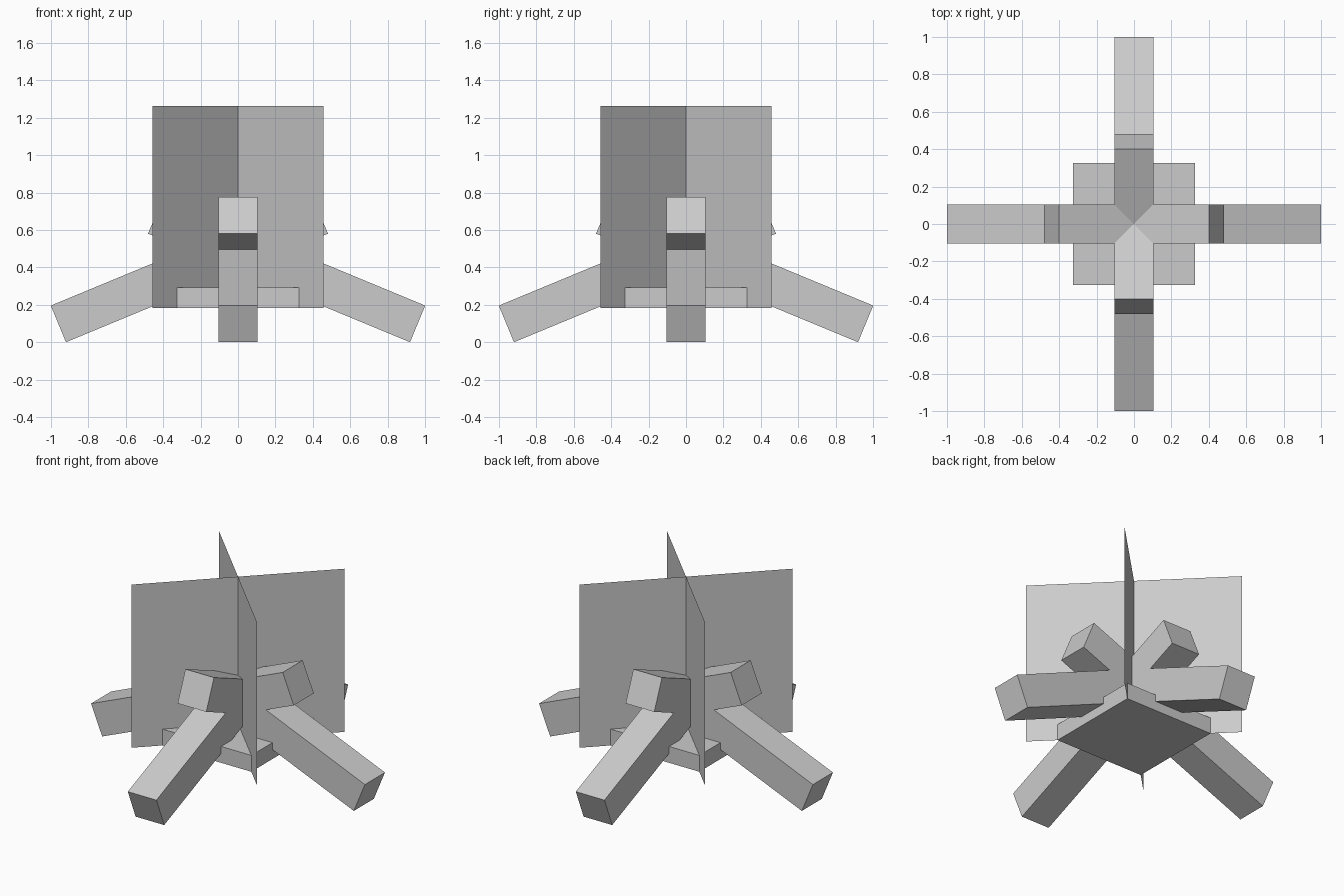
import bpy, bmesh
from math import radians, sqrt
from mathutils import Matrix, Vector

cube = bpy.data.objects.get("Cube")
if cube:
    bpy.data.objects.remove(cube, do_unlink=True)

GREY = (0.6, 0.6, 0.6, 1.0)
grey = bpy.data.materials.new("light_grey")
grey.use_nodes = True
grey.diffuse_color = GREY
for node in grey.node_tree.nodes:
    if node.type == 'BSDF_PRINCIPLED':
        node.inputs["Base Color"].default_value = GREY


def finish(name, bm):
    mesh = bpy.data.meshes.new(name)
    bm.to_mesh(mesh)
    bm.free()
    mesh.materials.append(grey)
    obj = bpy.data.objects.new(name, mesh)
    bpy.context.collection.objects.link(obj)
    return obj


def box(name, size, placement):
    bm = bmesh.new()
    bmesh.ops.create_cube(bm, size=1, matrix=placement @ Matrix.Diagonal((*size, 1)))
    return finish(name, bm)


def sheet(name, half_width, low, high, angle):
    turn = Matrix.Rotation(radians(angle), 4, 'Z')
    corners = [(-half_width, low), (half_width, low), (half_width, high), (-half_width, high)]
    bm = bmesh.new()
    bm.faces.new([bm.verts.new(turn @ Vector((x, 0, z))) for x, z in corners])
    return finish(name, bm)


# Square base slab
box("base_slab", (0.65, 0.65, 0.108), Matrix.Translation((0, 0, 0.238)))

# Two thin upright sheets crossing on the diagonals
for name, angle in (("diagonal_sheet_a", 45), ("diagonal_sheet_b", -45)):
    sheet(name, 0.458 * sqrt(2), 0.184, 1.262, angle)

# Four slanted bars: each rises from a foot through the middle to a raised stub
slant = Matrix.Translation((-0.26, 0, 0.388)) @ Matrix.Rotation(radians(-22.5), 4, 'Y')
for i, side in enumerate(("right", "front", "left", "back")):
    turn = Matrix.Rotation(radians(90 * i), 4, 'Z')
    box(side + "_slanted_bar", (1.516, 0.209, 0.212), turn @ slant)
